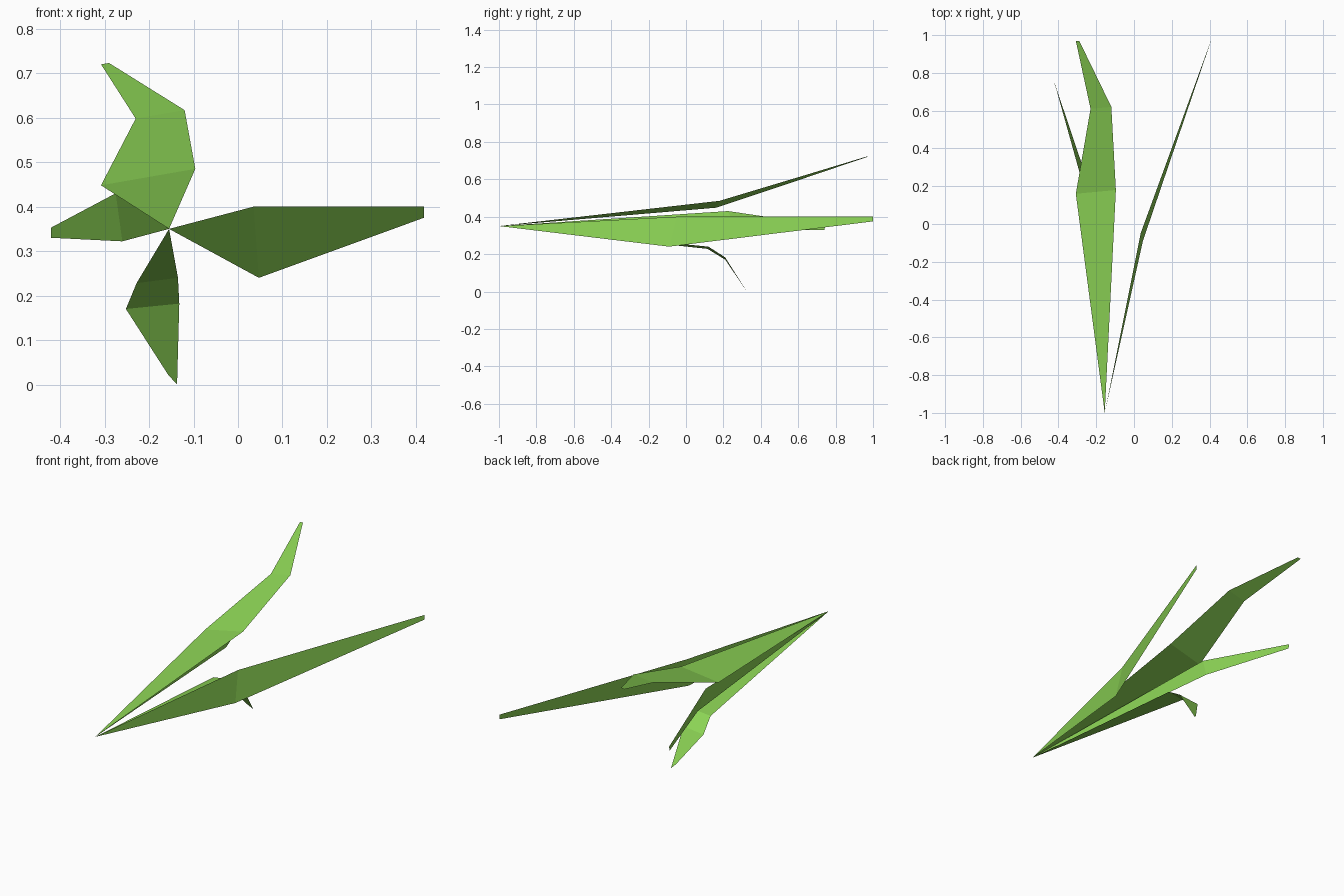
import bpy
import bmesh
from mathutils import Vector

default_cube = bpy.data.objects.get("Cube")
if default_cube:
    bpy.data.objects.remove(default_cube, do_unlink=True)

# One leaf green for the whole plant
green = bpy.data.materials.new("leaf_green")
green.use_nodes = True
colour = (0.26, 0.65, 0.09, 1.0)
green.diffuse_color = colour
shader = next(n for n in green.node_tree.nodes if n.type == 'BSDF_PRINCIPLED')
shader.inputs["Base Color"].default_value = colour
shader.inputs["Roughness"].default_value = 0.8

# Shared pointed root from which every blade fans out
ROOT = Vector((-0.155, -1.0, 0.35))


def make_blade(name, rows):
    """Thin folded blade: a triangle from the root, then one quad per row.
    Each row holds the left and right edge points, looking outward."""
    bm = bmesh.new()
    root = bm.verts.new(ROOT)
    edges = [(bm.verts.new(left), bm.verts.new(right)) for left, right in rows]
    bm.faces.new((root, edges[0][1], edges[0][0]))
    for (left, right), (next_left, next_right) in zip(edges, edges[1:]):
        bm.faces.new((left, right, next_right, next_left))
    mesh = bpy.data.meshes.new(name)
    bm.to_mesh(mesh)
    bm.free()
    mesh.materials.append(green)
    blade = bpy.data.objects.new(name, mesh)
    bpy.context.scene.collection.objects.link(blade)
    return blade


# Upper blade, rising and hooking over at its end
make_blade("upper_leaf", [
    ((-0.308, 0.16, 0.448), (-0.096, 0.18, 0.485)),
    ((-0.23, 0.61, 0.598), (-0.12, 0.62, 0.617)),
    ((-0.308, 0.97, 0.72), (-0.29, 0.97, 0.723)),
])

# Long blade on the left side
make_blade("left_leaf", [
    ((0.035, -0.05, 0.4), (0.047, -0.09, 0.24)),
    ((0.418, 1.0, 0.4), (0.418, 1.0, 0.375)),
])

# Shorter blade on the right side
make_blade("right_leaf", [
    ((-0.26, 0.27, 0.322), (-0.275, 0.225, 0.43)),
    ((-0.42, 0.74, 0.33), (-0.42, 0.745, 0.353)),
])

# Drooping blade that curls down to the ground
make_blade("lower_leaf", [
    ((-0.135, 0.12, 0.24), (-0.228, 0.115, 0.228)),
    ((-0.132, 0.21, 0.182), (-0.252, 0.21, 0.17)),
    ((-0.137, 0.325, 0.0), (-0.157, 0.31, 0.022)),
])
